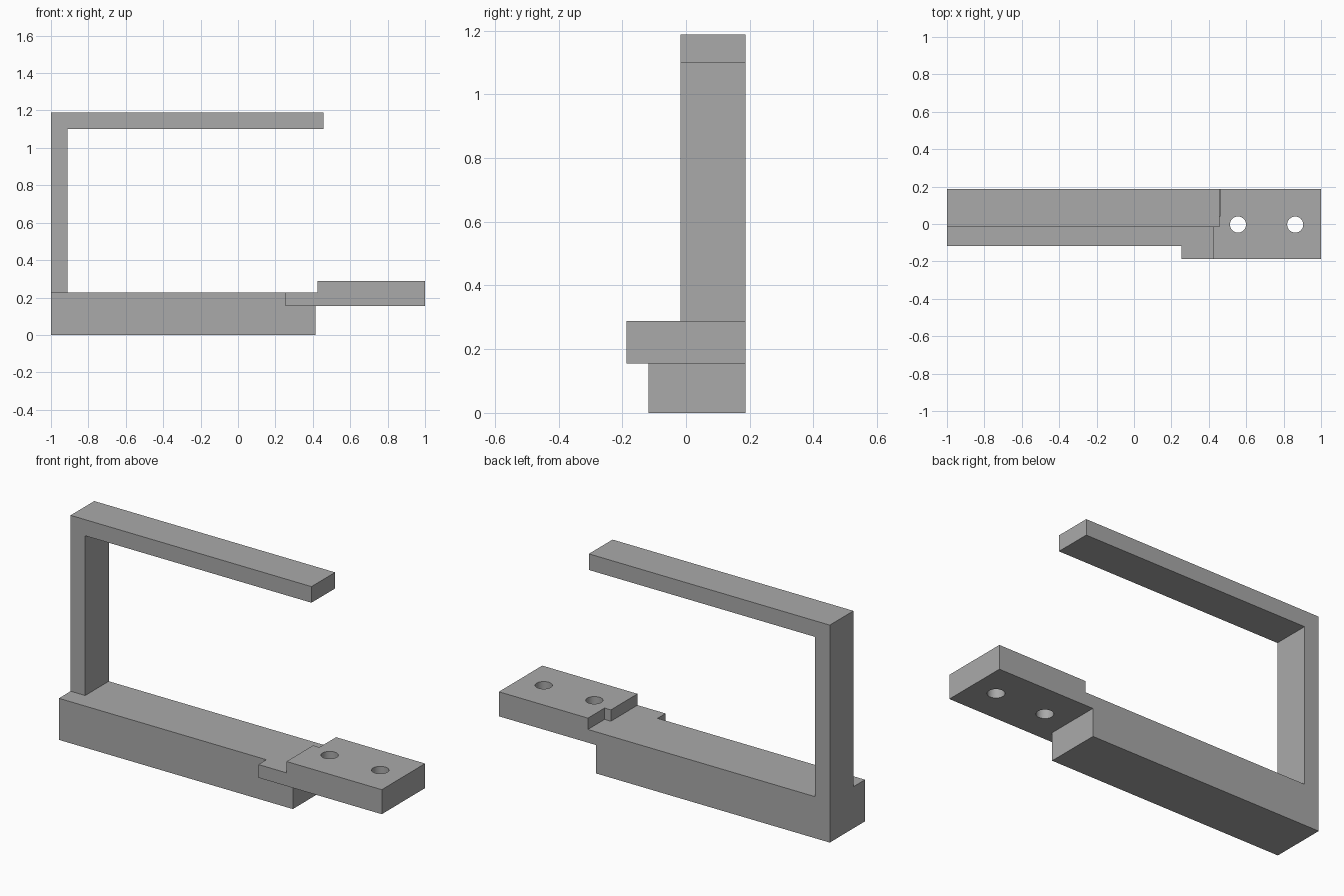
import bpy
import bmesh
from mathutils import Matrix

cube = bpy.data.objects.get("Cube")
if cube:
    bpy.data.objects.remove(cube, do_unlink=True)

# Single matte grey
grey = bpy.data.materials.new("matte_grey")
grey.use_nodes = True
colour = (0.4, 0.4, 0.4, 1)
grey.diffuse_color = colour
grey.node_tree.nodes["Principled BSDF"].inputs["Base Color"].default_value = colour

BACK, FRONT = 0.187, -0.187
BASE_FRONT, ARM_FRONT = -0.118, -0.017
BASE_TOP, BASE_END = 0.227, 0.414
PLATE_BOTTOM, PLATE_TOP = 0.155, 0.289


def prism(name, outline, low, high, upright=False):
    """Extrude an outline along z, or an xz outline along y when upright."""
    bm = bmesh.new()
    place = (lambda a, b: (a, low, b)) if upright else (lambda a, b: (a, b, low))
    face = bm.faces.new([bm.verts.new(place(a, b)) for a, b in outline])
    new = bmesh.ops.extrude_face_region(bm, geom=[face])["geom"]
    shift = (0, high - low, 0) if upright else (0, 0, high - low)
    verts = [v for v in new if isinstance(v, bmesh.types.BMVert)]
    bmesh.ops.translate(bm, verts=verts, vec=shift)
    bmesh.ops.recalc_face_normals(bm, faces=bm.faces)
    return finish(name, bm)


def finish(name, bm):
    mesh = bpy.data.meshes.new(name)
    bm.to_mesh(mesh)
    bm.free()
    mesh.materials.append(grey)
    obj = bpy.data.objects.new(name, mesh)
    bpy.context.collection.objects.link(obj)
    return obj


def combine(target, tool, operation):
    """Apply a boolean and discard the tool."""
    mod = target.modifiers.new(operation.title(), "BOOLEAN")
    mod.operation, mod.solver, mod.object = operation, "EXACT", tool
    bpy.context.view_layer.objects.active = target
    bpy.ops.object.modifier_apply(modifier=mod.name)
    bpy.data.objects.remove(tool, do_unlink=True)


# Base bar
prism("base_bar", [(-1, BASE_FRONT), (BASE_END, BASE_FRONT),
                   (BASE_END, BACK), (-1, BACK)], 0, BASE_TOP)

# Post and overhanging arm in one bent profile
prism("post_and_arm", [(-1, BASE_TOP), (-0.912, BASE_TOP), (-0.912, 1.1),
                       (0.456, 1.1), (0.456, 1.188), (-1, 1.188)],
      ARM_FRONT, BACK, upright=True)

# Mounting plate: lower layer with front tongue, upper layer with rear notch
plate = prism("mounting_plate", [
    (0.254, FRONT), (1, FRONT), (1, BACK), (BASE_END, BACK),
    (BASE_END, BASE_FRONT), (0.254, BASE_FRONT)], PLATE_BOTTOM, BASE_TOP)
upper = prism("plate_upper_layer", [
    (0.424, FRONT), (1, FRONT), (1, BACK), (0.462, BACK),
    (0.462, 0.043), (0.424, 0.043)], BASE_TOP, PLATE_TOP)
combine(plate, upper, "UNION")

# Two screw holes through the plate
for x in (0.556, 0.862):
    bm = bmesh.new()
    bmesh.ops.create_cone(bm, cap_ends=True, segments=48, radius1=0.043, radius2=0.043,
                          depth=0.5, matrix=Matrix.Translation((x, -0.003, BASE_TOP)))
    combine(plate, finish("hole_cutter", bm), "DIFFERENCE")

# Smooth hole walls, crisp plate edges
bpy.ops.object.select_all(action="DESELECT")
plate.select_set(True)
bpy.context.view_layer.objects.active = plate
bpy.ops.object.shade_smooth_by_angle()
